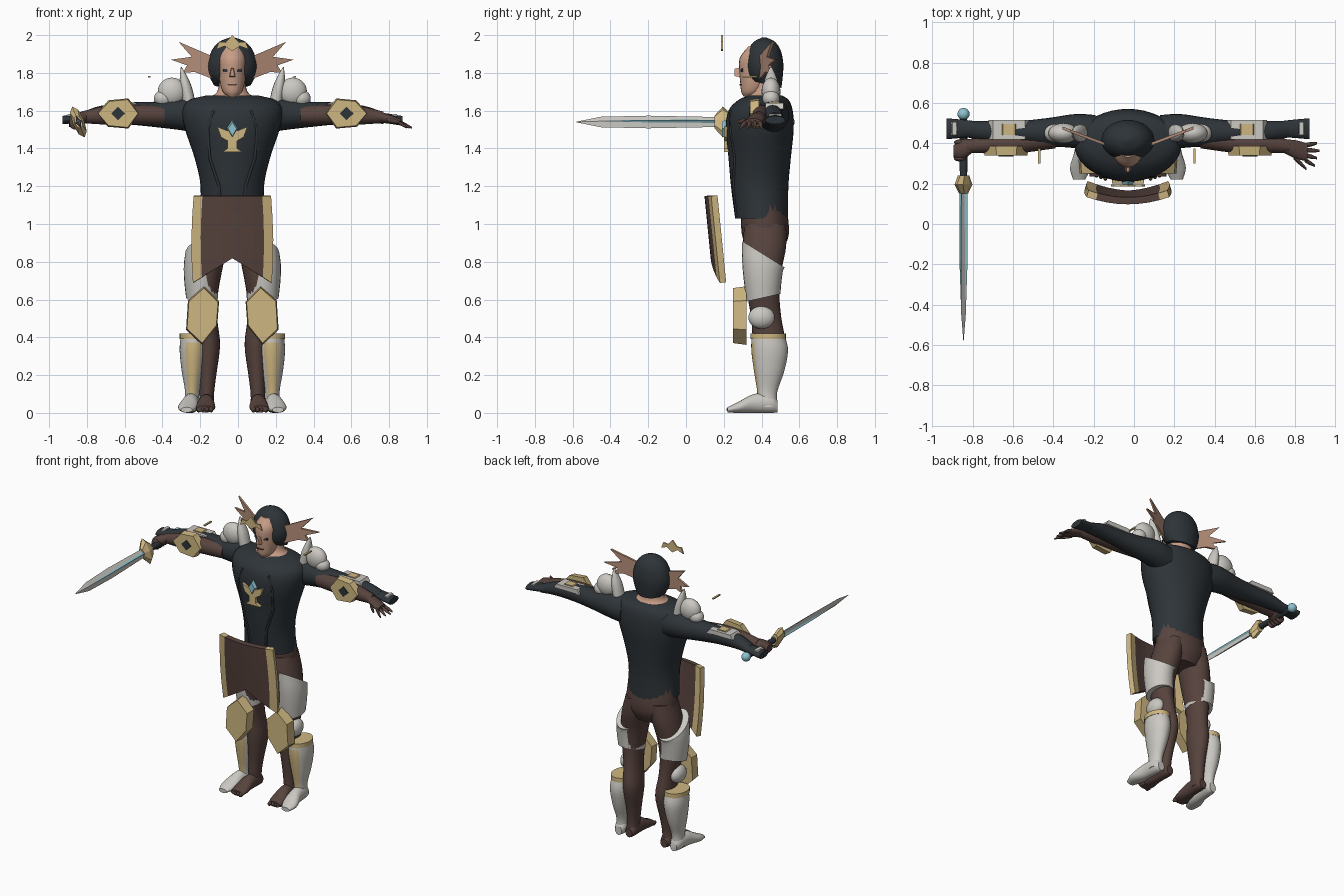
import bpy, bmesh, math
from mathutils import Vector

CX = -0.03  # body centre line


def mat(name, r, g, b):
    m = bpy.data.materials.new(name)
    m.diffuse_color = (r, g, b, 1)
    return m


SLATE = mat("slate cloth", .027, .034, .040)
BROWN = mat("brown leather", .095, .056, .047)
WHITE = mat("pale armour", .60, .58, .54)
GOLD = mat("gold", .62, .47, .22)
SKIN = mat("skin", .58, .34, .24)
TAN = mat("tan wing", .46, .27, .19)
BLUE = mat("blue crystal", .27, .54, .62)


def finish(name, bm, mats, smooth=True, loc=(CX, 0, 0), rot=0, rule=None):
    bmesh.ops.recalc_face_normals(bm, faces=bm.faces)
    bm.normal_update()
    if rule:
        for f in bm.faces:
            f.material_index = rule(f)
    me = bpy.data.meshes.new(name)
    bm.to_mesh(me)
    bm.free()
    for m in mats:
        me.materials.append(m)
    ob = bpy.data.objects.new(name, me)
    bpy.context.collection.objects.link(ob)
    ob.location, ob.rotation_euler = loc, (0, rot, 0)
    if smooth:
        bpy.ops.object.select_all(action='DESELECT')
        ob.select_set(True)
        bpy.context.view_layer.objects.active = ob
        bpy.ops.object.shade_smooth_by_angle(angle=math.radians(45))
    return ob


def loft(name, secs, mats, axis='z', s=1, n=24, steps=4, **kw):
    """Skin elliptical sections (x, y, z, radius a, radius b, tilt) along an axis."""
    secs = [Vector(tuple(q) + (0,) * (6 - len(q))) for q in secs]
    rows = []
    for i in range(len(secs) - 1):
        p1, p2 = secs[i], secs[i + 1]
        m1 = (p2 - secs[i - 1]) / 2 if i else p2 - p1
        m2 = (secs[i + 2] - p1) / 2 if i + 2 < len(secs) else p2 - p1
        for k in range(steps):
            t = k / steps
            rows.append(p1 * (2*t**3 - 3*t*t + 1) + m1 * (t**3 - 2*t*t + t)
                        + p2 * (3*t*t - 2*t**3) + m2 * (t**3 - t*t))
    rows.append(secs[-1])
    bm, rings = bmesh.new(), []
    for x, y, z, a, b, tilt in rows:
        ring = []
        for k in range(n):
            c, d = math.cos(2*math.pi*k/n), math.sin(2*math.pi*k/n)
            p = {'z': (x + a*c, y + b*d, z + tilt*d), 'x': (x, y + a*c, z + b*d),
                 'y': (x + a*c, y, z + b*d)}[axis]
            ring.append(bm.verts.new((p[0]*s, p[1], p[2])))
        rings.append(ring)
    for r0, r1 in zip(rings, rings[1:]):
        for k in range(n):
            bm.faces.new((r0[k], r0[(k+1) % n], r1[(k+1) % n], r1[k]))
    bm.faces.new(rings[0])
    bm.faces.new(rings[-1])
    return finish(name, bm, mats, **kw)


def prism(name, pts, y0, y1, m, s=1, slope=0, bevel=0, **kw):
    """Extrude an x-z outline from y0 to y1, optionally chamfering the front."""
    bm = bmesh.new()
    vs = [[bm.verts.new((x*s, y + slope*abs(x), z)) for x, z in pts] for y in (y0, y1)]
    front = bm.faces.new(vs[0])
    bm.faces.new(vs[1])
    for k in range(len(pts)):
        j = (k + 1) % len(pts)
        bm.faces.new((vs[0][k], vs[0][j], vs[1][j], vs[1][k]))
    if bevel:
        c = front.calc_center_median()
        for v in front.verts:
            v.co.x += (c.x - v.co.x) * bevel
            v.co.z += (c.z - v.co.z) * bevel
    return finish(name, bm, [m], smooth=False, **kw)


def ball(name, c, r, m, s=1):
    bm = bmesh.new()
    bmesh.ops.create_uvsphere(bm, u_segments=24, v_segments=14, radius=1)
    for v in bm.verts:
        v.co = Vector(((c[0] + v.co.x*r[0])*s, c[1] + v.co.y*r[1], c[2] + v.co.z*r[2]))
    return finish(name, bm, [m])


def finger(name, p, q, r, m, s=1):
    p, q = Vector(p), Vector(q)
    loft(name, [(*p, r, r), (*((p + q) / 2), r, r), (*q, r*.5, r*.5)], [m], 'x', s, n=10)


# torso, pelvis, neck and head
torso = [(0, .40, 1.03, .175, .14), (0, .39, 1.2, .168, .152), (0, .39, 1.35, .20, .165),
         (0, .39, 1.5, .25, .18), (0, .395, 1.6, .265, .17), (0, .41, 1.655, .23, .135),
         (0, .42, 1.68, .14, .09)]
loft("jacket", torso, [SLATE], n=40)
loft("pelvis", [(0, .42, .86, .12, .09), (0, .42, .95, .175, .125), (0, .41, 1.12, .165, .12)], [BROWN])
loft("neck", [(0, .40, 1.60, .17, .145), (0, .405, 1.66, .14, .115), (0, .42, 1.70, .08, .07),
              (0, .42, 1.80, .065, .065)], [SKIN])
loft("face", [(0, .335, 1.675, .025, .03), (0, .35, 1.70, .05, .058), (0, .365, 1.75, .066, .078),
              (0, .37, 1.81, .072, .088), (0, .375, 1.88, .074, .09), (0, .39, 1.94, .05, .06)], [SKIN])
prism("nose", [(-.008, 1.83), (.008, 1.83), (.018, 1.775), (-.018, 1.775)], .258, .30, SKIN, bevel=.3)
prism("mouth", [(-.026, 1.742), (.026, 1.742), (.02, 1.734), (-.02, 1.734)], .284, .293, BROWN)
loft("helmet", [(0, .425, 1.74, .10, .08, -.02), (0, .418, 1.79, .125, .095), (0, .415, 1.85, .13, .10),
                (0, .415, 1.92, .108, .086), (0, .415, 1.965, .068, .055), (0, .415, 1.988, .012, .01)],
     [SLATE], n=32)
prism("crown", [(-.085, 1.925), (-.07, 1.965), (-.035, 1.962), (0, 2), (.035, 1.962), (.07, 1.965),
                (.085, 1.925), (.04, 1.942), (0, 1.915), (-.04, 1.942)], .185, .195, GOLD)

# chest emblem
cup = [(.08, 1.515), (.06, 1.46), (.025, 1.44), (.025, 1.40), (.055, 1.38)]
prism("chest_emblem", [(-x, z) for x, z in cup] + cup[::-1] + [(.03, 1.495), (-.03, 1.495)][:2],
      .20, .235, GOLD)
prism("chest_gem", [(0, 1.555), (.032, 1.505), (0, 1.45), (-.032, 1.505)], .19, .215, BLUE, bevel=.3)

# hanging front plate with gold side borders
us = [-1, -.77, -.5, -.25, 0, .25, .5, .77, 1]
bm = bmesh.new()
grid = []
for i in range(5):
    row = []
    for u in us:
        z = 1.15 - (1.15 - (.82 - .13*abs(u))) * i / 4
        row.append(bm.verts.new((u*(.2 + .012*math.sin(i*.7)), .115 + .035*u*u + (1.15 - z)*.1, z)))
    grid.append(row)
for a, b in zip(grid, grid[1:]):
    for k in range(len(us) - 1):
        bm.faces.new((a[k], b[k], b[k+1], a[k+1]))
plate = finish("hanging_plate", bm, [BROWN, GOLD], smooth=False,
               rule=lambda f: int(abs(f.calc_center_median().x) > .155))
sol = plate.modifiers.new("thickness", 'SOLIDIFY')
sol.thickness, sol.offset = .035, 0

for s, side in ((1, "left"), (-1, "right")):
    nm = lambda part: side + "_" + part
    # head wing, eye and brow
    prism(nm("head_wing"), [(.11, 1.89), (.285, 1.965), (.215, 1.885), (.325, 1.87), (.24, 1.84),
                            (.262, 1.80), (.20, 1.805), (.11, 1.77)], .345, .36, TAN, s, slope=.38)
    prism(nm("eye"), [(.016, 1.818), (.05, 1.822), (.048, 1.806), (.018, 1.804)], .282, .290, SLATE, s, slope=.25)
    # raised jacket seams following the chest
    cu = bpy.data.curves.new(nm("jacket_seam"), 'CURVE')
    cu.dimensions, cu.bevel_depth, cu.bevel_resolution = '3D', .008, 1
    sp = cu.splines.new('POLY')
    path = [(.10, 1.6), (.13, 1.5), (.12, 1.35), (.07, 1.2), (.06, 1.04)]
    sp.points.add(len(path) - 1)
    for pt, (x, z) in zip(sp.points, path):
        q = min(torso, key=lambda t: abs(t[2] - z))
        pt.co = (x*s, q[1] - q[4]*math.sqrt(1 - (x/q[3])**2), z, 1)
    cu.materials.append(SLATE)
    ob = bpy.data.objects.new(nm("jacket_seam"), cu)
    ob.location.x = CX
    bpy.context.collection.objects.link(ob)
    # legs and bare feet
    loft(nm("leg"), [(.09, .42, 1.0, .08, .11), (.115, .415, .88, .088, .115), (.14, .405, .75, .085, .10),
                     (.145, .41, .62, .068, .085), (.135, .425, .5, .055, .08), (.125, .44, .36, .06, .085),
                     (.13, .43, .2, .045, .058), (.135, .425, .10, .038, .048), (.138, .43, .03, .042, .05)],
         [BROWN], s=s)
    loft(nm("foot"), [(.135, .48, .035, .025, .03), (.135, .45, .045, .038, .043), (.138, .36, .05, .042, .048),
                      (.142, .28, .03, .052, .028), (.145, .235, .02, .045, .018)], [BROWN], 'y', s)
    for k in range(4):
        ball(nm("toe_%d" % k), (.112 + .022*k, .238 + .008*k, .018), (.012, .024, .016), BROWN, s)
    # thigh guard, knee guard and side cap
    loft(nm("thigh_guard"), [(.16, .41, .61, .085, .09, .02), (.165, .405, .70, .09, .10, -.01),
                             (.165, .405, .78, .092, .108, -.03), (.16, .41, .84, .09, .112, -.07)],
         [WHITE], s=s)
    prism(nm("knee_guard"), [(.15, .67), (.235, .595), (.245, .44), (.16, .36), (.08, .46), (.07, .59)],
          .25, .32, GOLD, s, bevel=.06)
    ball(nm("knee_cap"), (.19, .40, .505), (.045, .07, .06), WHITE, s)
    # armoured boot with gold front panel and rim
    loft(nm("boot"), [(.205, .435, .41, .068, .088), (.207, .443, .33, .072, .097), (.21, .44, .22, .058, .08),
                      (.212, .43, .11, .038, .053), (.215, .43, .03, .042, .055)], [WHITE, GOLD], s=s, n=32,
         rule=lambda f: int(f.normal.y < -.7 and .08 < f.calc_center_median().z < .38))
    loft(nm("boot_rim"), [(.205, .435, .39, .074, .094), (.205, .435, .42, .074, .094)], [GOLD], s=s, steps=1)
    loft(nm("boot_foot"), [(.212, .485, .035, .025, .032), (.214, .45, .05, .04, .05), (.222, .36, .05, .043, .05),
                           (.235, .28, .03, .052, .03), (.242, .22, .016, .03, .014)], [WHITE], 'y', s)
    # sleeve and bare forearm
    loft(nm("sleeve"), [(.16, .44, 1.57, .10, .095), (.26, .46, 1.58, .085, .085), (.40, .455, 1.58, .07, .068),
                        (.55, .455, 1.585, .055, .058), (.70, .46, 1.58, .05, .045), (.80, .47, 1.56, .04, .03)],
         [SLATE], 'x', s)
    loft(nm("forearm"), [(.36, .425, 1.575, .05, .05), (.55, .40, 1.58, .05, .052), (.68, .395, 1.575, .045, .048),
                         (.80, .385, 1.565, .032, .03)], [BROWN], 'x', s)
    # forearm armour
    loft(nm("cuff"), [(.74, .47, 1.57, .038, .025), (.82, .472, 1.56, .045, .025), (.90, .472, 1.55, .052, .022)],
         [SLATE], 'x', s)
    for part, x0, x1, z, y0, y1, m in (("upper_plate", .49, .69, 1.64, .42, .515, WHITE),
                                       ("upper_trim", .54, .64, 1.647, .44, .495, GOLD),
                                       ("cuff_plate", .83, .89, 1.582, .44, .505, WHITE)):
        prism(nm(part), [(x0, z - .03), (x0 + .02, z), (x1 - .02, z), (x1, z - .03)], y0, y1, m, s)
    prism(nm("bracer_shield"), [(.49, 1.585), (.55, 1.665), (.655, 1.655), (.72, 1.585), (.66, 1.515),
                                (.55, 1.505)], .34, .387, GOLD, s, bevel=.08)
    prism(nm("bracer_gem"), [(.568, 1.585), (.605, 1.62), (.642, 1.585), (.605, 1.55)], .334, .342, SLATE, s)
    # shoulder armour
    ball(nm("shoulder_guard"), (.32, .45, 1.70), (.075, .05, .075), WHITE, s)
    ball(nm("shoulder_lower_guard"), (.365, .45, 1.665), (.05, .045, .045), WHITE, s)
    loft(nm("shoulder_spike"), [(.225, .45, 1.62, .035, .045), (.245, .45, 1.72, .032, .042),
                                (.258, .45, 1.78, .02, .028), (.27, .45, 1.83, .003, .005)], [WHITE], s=s, n=16)

# open left hand
loft("open_palm", [(.77, .387, 1.568, .033, .03), (.83, .37, 1.555, .045, .024), (.89, .355, 1.54, .045, .018)],
     [BROWN], 'x')
for k in range(4):
    finger("finger_%d" % k, (.875, .39 - .024*k, 1.543), (.95 - .012*abs(k - 1), .40 - .037*k, 1.51), .011, BROWN)
finger("thumb", (.82, .335, 1.55), (.885, .272, 1.54), .013, BROWN)

# right fist around the sword grip
loft("fist_palm", [(.77, .387, 1.568, .033, .03), (.82, .37, 1.55, .05, .038), (.865, .36, 1.54, .03, .025)],
     [BROWN], 'x', -1)
for k in range(4):
    ball("fist_finger_%d" % k, (-.83, .405 - .027*k, 1.535), (.033, .014, .036), BROWN)

# sword, tilted around its length
at = dict(loc=(-.845, 0, 1.54), rot=math.radians(-22))
flat = dict(axis='y', n=4, steps=1, smooth=False, **at)
loft("blade", [(0, .18, 0, .013, .028), (0, -.2, 0, .015, .036), (0, -.45, 0, .012, .03),
               (0, -.58, 0, .001, .002)], [WHITE], **flat)
loft("blade_core", [(0, .18, 0, .022, .015), (0, -.2, 0, .021, .017), (0, -.45, 0, .012, .014),
                    (0, -.5, 0, .004, .004)], [BLUE], **flat)
loft("sword_guard", [(0, .15, 0, .02, .035), (0, .195, 0, .032, .088), (0, .24, 0, .025, .045)],
     [GOLD], axis='y', n=8, steps=1, smooth=False, **at)
loft("grip", [(0, .22, 0, .018, .018), (0, .38, 0, .02, .02), (0, .53, 0, .018, .018)], [SLATE], 'y', n=16, **at)
ball("pommel", (-.815, .545, 1.54), (.03, .03, .03), BLUE)

# loose gold slivers beside the shoulders
for name, x in (("right_sliver", -.44), ("left_sliver", .33)):
    prism(name, [(x - .006, 1.775), (x + .006, 1.775), (x + .006, 1.783), (x - .006, 1.783)], .30, .375, GOLD)
